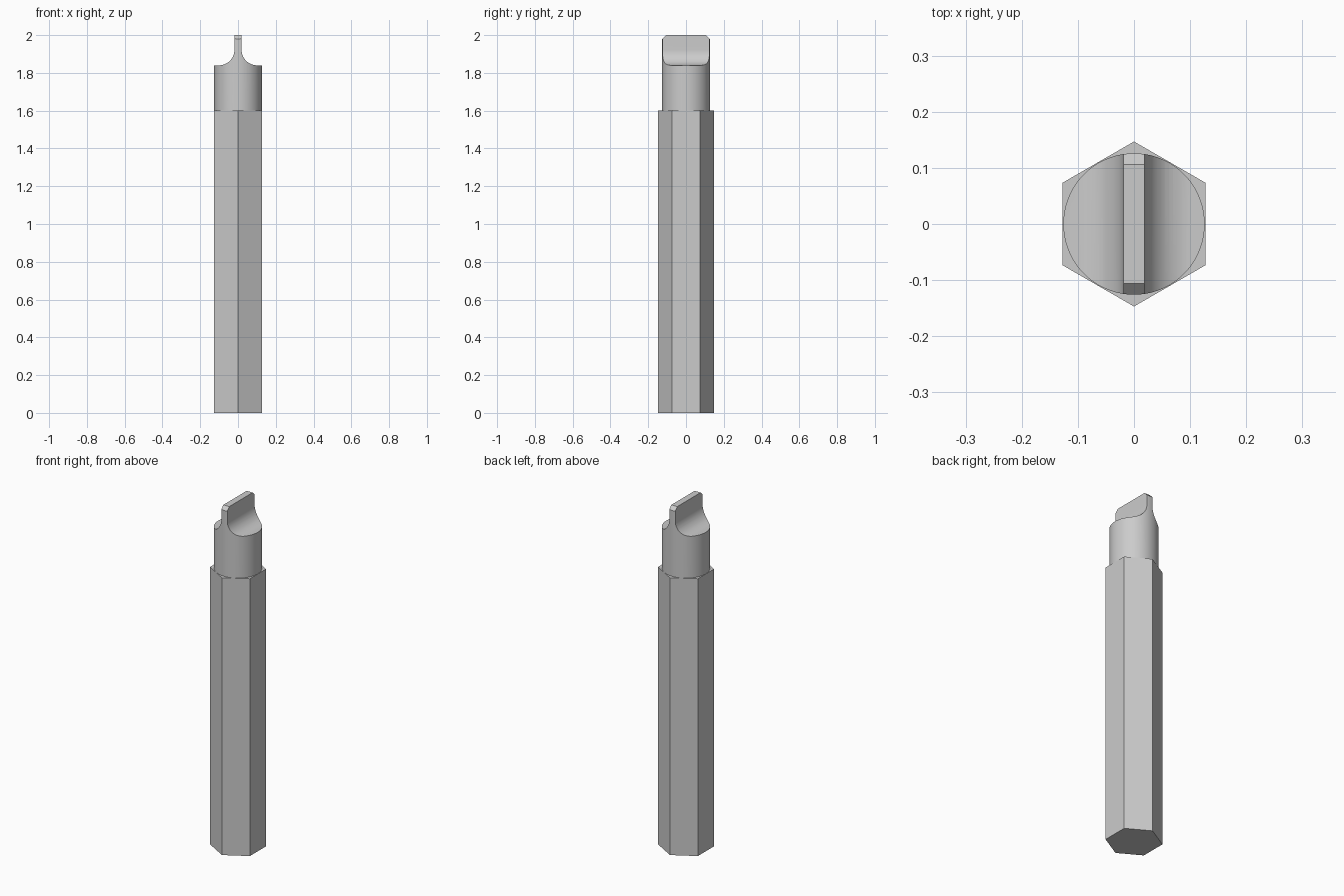
import bpy, bmesh, math
from mathutils import Vector

cube = bpy.data.objects.get("Cube")
if cube:
    bpy.data.objects.remove(cube, do_unlink=True)

HEX_R, SHANK_R = 0.147, 0.126
HEX_TOP, SEAT_Z, TIP_Z = 1.6, 1.84, 2.0
BLADE, FILLET, CHAMFER = 0.019, 0.082, 0.02

steel = bpy.data.materials.new("plain grey steel")
steel.use_nodes = True
grey = (0.6, 0.6, 0.6, 1)
steel.diffuse_color = grey
steel.node_tree.nodes["Principled BSDF"].inputs["Base Color"].default_value = grey


def prism(name, points, direction):
    """Extrude a closed 3D outline along a direction."""
    bm = bmesh.new()
    face = bm.faces.new([bm.verts.new(p) for p in points])
    ext = bmesh.ops.extrude_face_region(bm, geom=[face])
    moved = [v for v in ext["geom"] if isinstance(v, bmesh.types.BMVert)]
    bmesh.ops.translate(bm, verts=moved, vec=Vector(direction))
    bmesh.ops.recalc_face_normals(bm, faces=bm.faces)
    mesh = bpy.data.meshes.new(name)
    bm.to_mesh(mesh)
    bm.free()
    obj = bpy.data.objects.new(name, mesh)
    bpy.context.collection.objects.link(obj)
    mesh.materials.append(steel)
    return obj


def ring(radius, sides, z):
    angles = [math.pi / 2 + math.tau * i / sides for i in range(sides)]
    return [(radius * math.cos(a), radius * math.sin(a), z) for a in angles]


def activate(obj):
    bpy.ops.object.select_all(action="DESELECT")
    obj.select_set(True)
    bpy.context.view_layer.objects.active = obj


def intersect(obj, cutter):
    cutter.hide_render = True
    mod = obj.modifiers.new("trim", "BOOLEAN")
    mod.operation, mod.solver, mod.object = "INTERSECT", "EXACT", cutter
    activate(obj)
    bpy.ops.object.modifier_apply(modifier=mod.name)
    bpy.data.objects.remove(cutter, do_unlink=True)


# Hexagonal handle
prism("hex_handle", ring(HEX_R, 6, 0), (0, 0, HEX_TOP))

# Round shank, trimmed to a thin blade with filleted shoulders
shank = prism("blade_shank", ring(SHANK_R, 96, HEX_TOP), (0, 0, TIP_Z - HEX_TOP))
half = [(BLADE, TIP_Z + 0.1)]
for i in range(17):
    a = math.pi / 2 * i / 16
    half.append((BLADE + FILLET * (1 - math.cos(a)),
                 SEAT_Z + FILLET * (1 - math.sin(a))))
half += [(0.2, SEAT_Z), (0.2, 1.5)]
outline = half + [(-x, z) for x, z in reversed(half)]
intersect(shank, prism("shoulder_cutter", [(x, -0.3, z) for x, z in outline], (0, 0.6, 0)))

# Chamfered blade corners
inner = SHANK_R - CHAMFER
side = [(inner - 0.1, TIP_Z + 0.1), (inner + 0.1, TIP_Z - 0.1), (0.226, 1.5)]
corners = side + [(-y, z) for y, z in reversed(side)]
intersect(shank, prism("corner_cutter", [(-0.3, y, z) for y, z in corners], (0.6, 0, 0)))

activate(shank)
bpy.ops.object.shade_smooth_by_angle(angle=math.radians(30))
